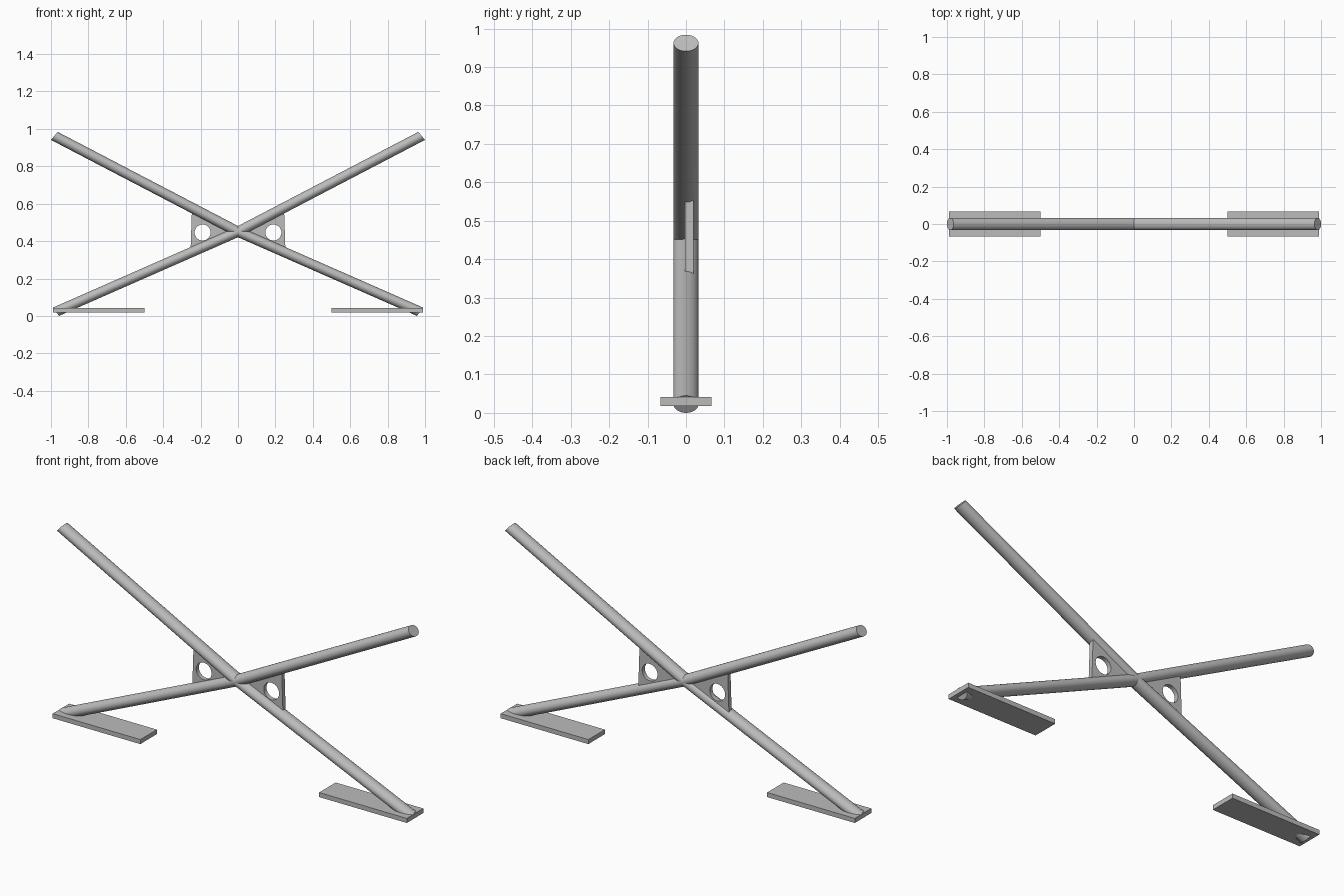
import bpy, bmesh, math
from mathutils import Vector, Matrix

if "Cube" in bpy.data.objects:
    bpy.data.objects.remove(bpy.data.objects["Cube"])

GREY = (0.5, 0.5, 0.5, 1)
mat = bpy.data.materials.new("plain grey")
mat.use_nodes = True
mat.diffuse_color = GREY
mat.node_tree.nodes["Principled BSDF"].inputs["Base Color"].default_value = GREY

HUB = Vector((0, 0, 0.45))
RADIUS = 0.0325
FLATTEN = 0.79          # tubes are slightly squashed in height


def finish(bm, name, smooth=False):
    bmesh.ops.recalc_face_normals(bm, faces=bm.faces)
    mesh = bpy.data.meshes.new(name)
    bm.to_mesh(mesh)
    bm.free()
    obj = bpy.data.objects.new(name, mesh)
    bpy.context.collection.objects.link(obj)
    mesh.materials.append(mat)
    if smooth:
        bpy.ops.object.select_all(action='DESELECT')
        bpy.context.view_layer.objects.active = obj
        obj.select_set(True)
        bpy.ops.object.shade_smooth_by_angle(angle=math.radians(35))
    return obj


def tube(name, end):
    # round bar from the hub to its end, then squashed vertically
    axis = end - HUB
    axis.z /= FLATTEN
    bm = bmesh.new()
    bmesh.ops.create_cone(bm, cap_ends=True, segments=32, radius1=RADIUS,
                          radius2=RADIUS, depth=axis.length)
    turn = axis.to_track_quat('Z', 'Y').to_matrix().to_4x4()
    bm.transform(Matrix.Translation(HUB) @ Matrix.Scale(FLATTEN, 4, (0, 0, 1))
                 @ Matrix.Translation(axis / 2) @ turn)
    finish(bm, name, smooth=True)


def foot(name, s):
    bm = bmesh.new()
    bmesh.ops.create_cube(bm, size=1)
    bm.transform(Matrix.Translation((s * 0.745, 0, 0.03))
                 @ Matrix.Diagonal((0.49, 0.132, 0.023, 1)))
    finish(bm, name)


def gusset(name, s):
    # triangular web with a round hole, its corners buried in the tubes
    y0, y1 = -0.003, 0.019
    corners = [(0, 0.45), (0.254, 0.339), (0.246, 0.577)]
    bm = bmesh.new()
    bm.faces.new([bm.verts.new((s * x, y0, z)) for x, z in corners])
    sides = bmesh.ops.extrude_face_region(bm, geom=bm.faces[:])
    bmesh.ops.translate(bm, vec=(0, y1 - y0, 0),
                        verts=[v for v in sides["geom"] if isinstance(v, bmesh.types.BMVert)])
    plate = finish(bm, name)

    bm = bmesh.new()
    bmesh.ops.create_cone(bm, cap_ends=True, segments=32, radius1=0.043,
                          radius2=0.043, depth=0.2)
    bm.transform(Matrix.Translation((s * 0.189, 0, 0.446))
                 @ Matrix.Rotation(math.pi / 2, 4, 'X'))
    cutter = finish(bm, name + "_hole_cutter")
    cutter.hide_render = True
    cutter.hide_viewport = True
    cut = plate.modifiers.new("hole", 'BOOLEAN')
    cut.operation = 'DIFFERENCE'
    cut.solver = 'EXACT'
    cut.object = cutter

    # bake the cut and drop the helper
    bpy.context.view_layer.update()
    graph = bpy.context.evaluated_depsgraph_get()
    baked = bpy.data.meshes.new_from_object(plate.evaluated_get(graph))
    plate.modifiers.clear()
    plate.data = baked
    bpy.data.objects.remove(cutter)
    bpy.ops.object.select_all(action='DESELECT')
    bpy.context.view_layer.objects.active = plate
    plate.select_set(True)
    bpy.ops.object.shade_smooth_by_angle(angle=math.radians(35))


for side, s in (("left", 1), ("right", -1)):
    tube(side + "_upper_arm", Vector((s * 0.982, 0, 0.9625)))
    tube(side + "_lower_leg", Vector((s * 0.973, 0, 0.0225)))
    foot(side + "_foot_plate", s)
    gusset(side + "_gusset", s)
